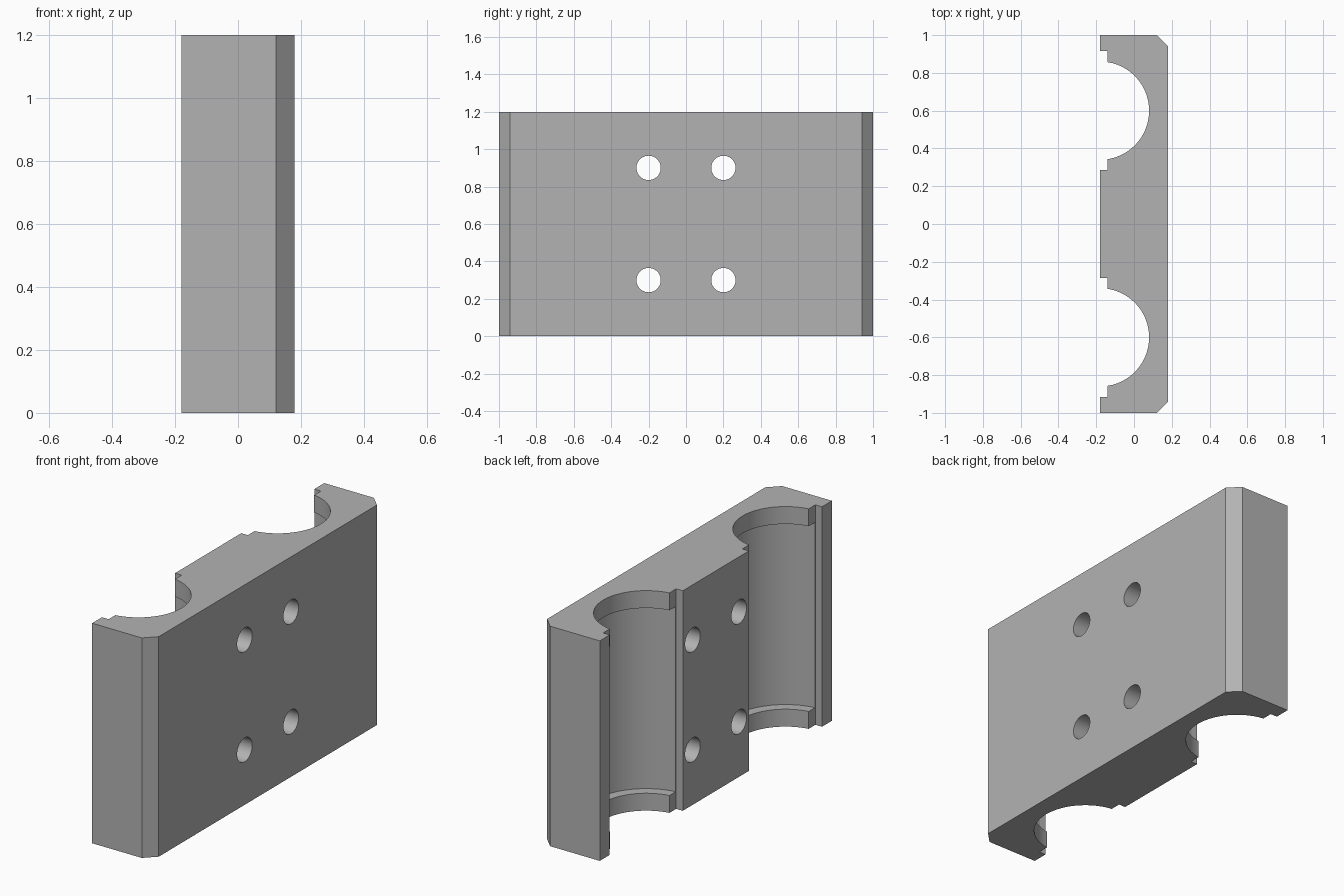
import bpy
import bmesh
from math import radians
from mathutils import Matrix

cube = bpy.data.objects.get("Cube")
if cube:
    bpy.data.objects.remove(cube, do_unlink=True)

HEIGHT = 1.2
HALF_X = 0.18
GROOVE_Y = 0.6      # groove centres, mirrored in y
SLOT_HALF = 0.315   # half width of the shallow slot along each groove
SLOT_X = -0.14      # slot floor
LIP = 0.095         # height of the retaining lips at both ends
CHAMFER = 0.06

grey = bpy.data.materials.new("plain grey")
grey.use_nodes = True
colour = (0.45, 0.45, 0.45, 1)
grey.diffuse_color = colour
grey.node_tree.nodes["Principled BSDF"].inputs["Base Color"].default_value = colour


def make_object(name, bm):
    bmesh.ops.recalc_face_normals(bm, faces=bm.faces)
    mesh = bpy.data.meshes.new(name)
    bm.to_mesh(mesh)
    bm.free()
    mesh.materials.append(grey)
    obj = bpy.data.objects.new(name, mesh)
    bpy.context.collection.objects.link(obj)
    return obj


def cut_cylinder(target, radius, depth, centre, axis="Z", sides=96):
    bm = bmesh.new()
    turn = Matrix.Rotation(radians(90), 4, "Y") if axis == "X" else Matrix()
    bmesh.ops.create_cone(bm, cap_ends=True, segments=sides, radius1=radius,
                          radius2=radius, depth=depth,
                          matrix=Matrix.Translation(centre) @ turn)
    cutter = make_object("cutter", bm)
    cutter.hide_render = True
    mod = target.modifiers.new("cut", "BOOLEAN")
    mod.operation = "DIFFERENCE"
    mod.solver = "EXACT"
    mod.object = cutter
    bpy.context.view_layer.objects.active = target
    bpy.ops.object.modifier_apply(modifier=mod.name)
    bpy.data.objects.remove(cutter, do_unlink=True)


# Block: half of the plan outline, mirrored in y and extruded upwards
half = [(-HALF_X, GROOVE_Y - SLOT_HALF), (SLOT_X, GROOVE_Y - SLOT_HALF),
        (SLOT_X, GROOVE_Y + SLOT_HALF), (-HALF_X, GROOVE_Y + SLOT_HALF),
        (-HALF_X, 1), (HALF_X - CHAMFER, 1), (HALF_X, 1 - CHAMFER)]
outline = half + [(x, -y) for x, y in reversed(half)]
bm = bmesh.new()
base = bm.faces.new([bm.verts.new((x, y, 0)) for x, y in outline])
top = bmesh.ops.extrude_face_region(bm, geom=[base])["geom"]
bmesh.ops.translate(bm, vec=(0, 0, HEIGHT),
                    verts=[v for v in top if isinstance(v, bmesh.types.BMVert)])
block = make_object("bearing_block", bm)

for side in (-1, 1):
    # Narrow bore right through, wider seat between the lips
    centre = (-HALF_X, side * GROOVE_Y, HEIGHT / 2)
    cut_cylinder(block, 0.26, HEIGHT + 0.2, centre)
    cut_cylinder(block, 0.314, HEIGHT - 2 * LIP, centre)
    # Bolt holes
    for z in (0.3, 0.9):
        cut_cylinder(block, 0.065, 1, (0, side * 0.2, z), "X", 48)

# Smooth bores with sharp edges
bpy.ops.object.select_all(action="DESELECT")
block.select_set(True)
bpy.context.view_layer.objects.active = block
bpy.ops.object.shade_smooth_by_angle(angle=radians(20))
